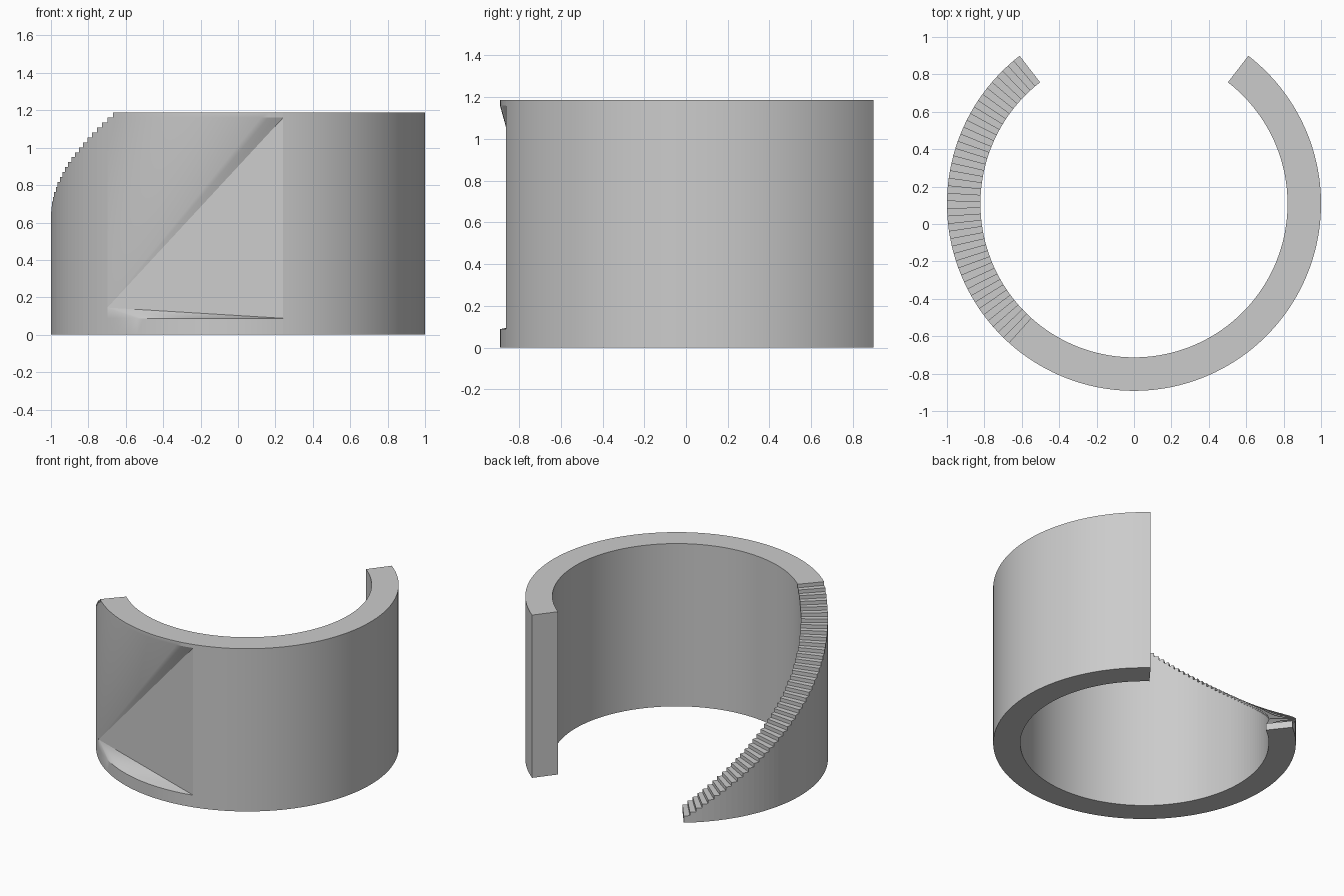
import bpy, bmesh
from math import cos, sin, radians

if "Cube" in bpy.data.objects:
    bpy.data.objects.remove(bpy.data.objects["Cube"])

# Open ring: angles run counter-clockwise from the back left end to the back right end
N, STEPS = 122, 43
START, SWEEP = 127.7, 284.6
R_OUT, R_IN, CY, H = 1.0, 0.821, 0.108, 1.187
Z0 = 0.05                          # height of the lowest step
RISE = (H - Z0) / STEPS
CUT_A, CUT_B = 42, 67              # columns bounding the carved hollow
CUT_LOW, CUT_APEX, CUT_HIGH = 0.088, 0.145, Z0 + RISE * 42


def pt(r, i, z):
    a = radians(START + SWEEP * i / N)
    return (r * cos(a), CY + r * sin(a), z)


def top(i):
    return min(H, Z0 + RISE * i)


bm = bmesh.new()


def face(*pts):
    bm.faces.new([bm.verts.new(p) for p in pts])


def outer(i, z1, z2):
    face(pt(R_OUT, i, z1), pt(R_OUT, i + 1, z1), pt(R_OUT, i + 1, z2), pt(R_OUT, i, z2))


def cross(i, z1, z2, flip=False):
    p = [pt(R_IN, i, z1), pt(R_OUT, i, z1), pt(R_OUT, i, z2), pt(R_IN, i, z2)]
    face(*(p[::-1] if flip else p))


apex = pt(R_OUT, CUT_A, CUT_APEX)
for i in range(N):
    h, j = top(i), i + 1
    # tread or rim, underside, inner wall
    face(pt(R_IN, i, h), pt(R_OUT, i, h), pt(R_OUT, j, h), pt(R_IN, j, h))
    face(pt(R_IN, j, 0), pt(R_OUT, j, 0), pt(R_OUT, i, 0), pt(R_IN, i, 0))
    face(pt(R_IN, j, 0), pt(R_IN, i, 0), pt(R_IN, i, h), pt(R_IN, j, h))
    # riser
    if 0 < i <= STEPS:
        cross(i, top(i - 1), h)
    # outer wall, with fans meeting at the apex of the hollow
    if CUT_A <= i < CUT_B:
        outer(i, 0, CUT_LOW)
        face(pt(R_OUT, i, CUT_LOW), pt(R_OUT, j, CUT_LOW), apex)
        face(apex, pt(R_OUT, j, CUT_HIGH), pt(R_OUT, i, CUT_HIGH))
        if h > CUT_HIGH + 0.001:
            outer(i, CUT_HIGH, h)
    else:
        outer(i, 0, h)

# flat floor of the hollow and the two end faces
face(apex, pt(R_OUT, CUT_B, CUT_LOW), pt(R_OUT, CUT_B, CUT_HIGH))
cross(0, 0, top(0))
cross(N, 0, H, True)
bmesh.ops.remove_doubles(bm, verts=bm.verts, dist=0.0001)

mesh = bpy.data.meshes.new("stepped_ring_wall")
bm.to_mesh(mesh)
bm.free()
ring = bpy.data.objects.new("stepped_ring_wall", mesh)
bpy.context.collection.objects.link(ring)
bpy.context.view_layer.objects.active = ring
ring.select_set(True)
bpy.ops.object.shade_smooth_by_angle(angle=radians(20))
